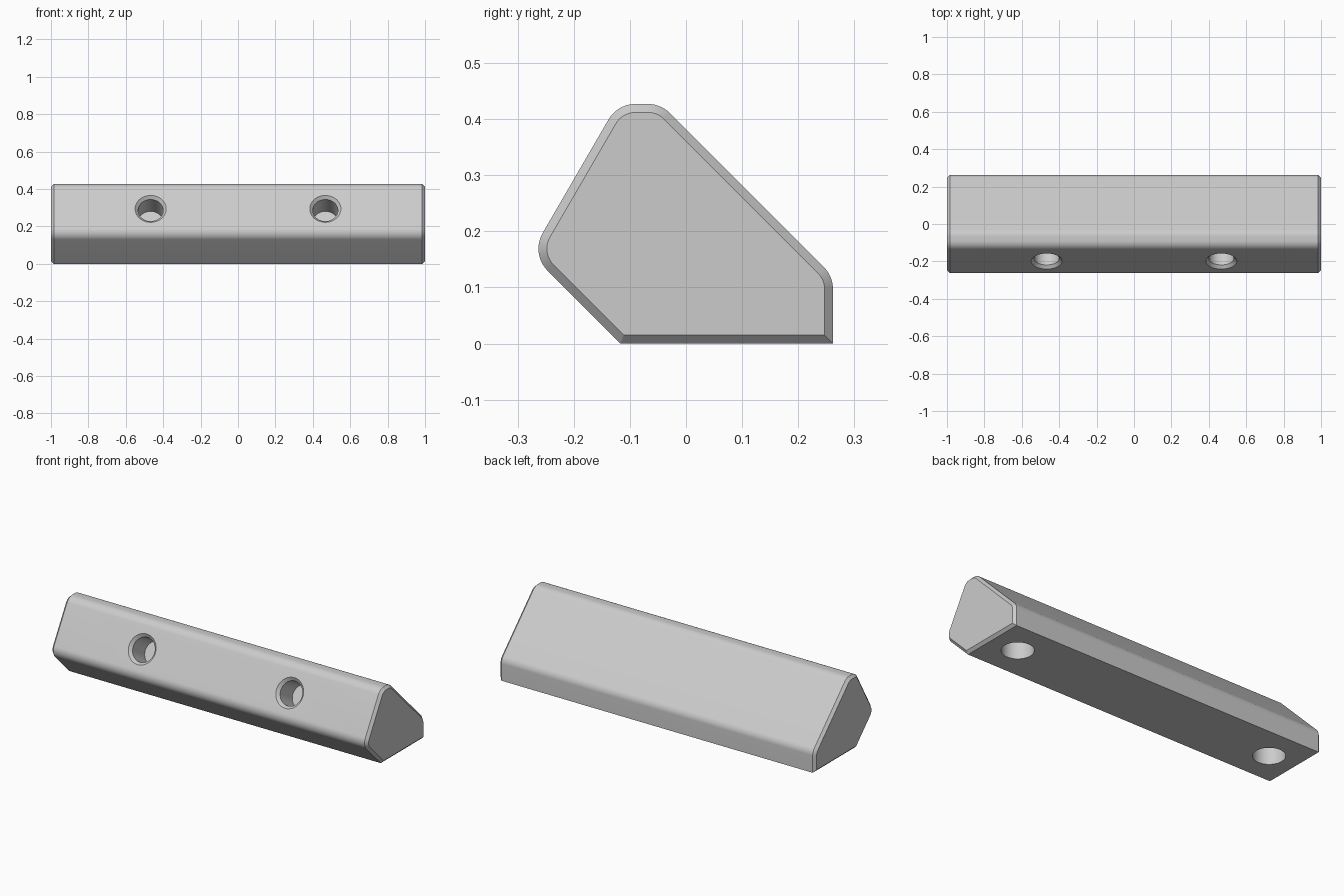
import bpy
import bmesh
import math
from mathutils import Vector, Matrix

HALF = 1.0
CHAMFER = 0.015
ROUND = 0.056

# Side outline corners (y, z), anticlockwise, with corner radius
CORNERS = [((-0.117, 0), 0), ((0.262, 0), 0), ((0.262, 0.12), ROUND),
           ((-0.045, 0.427), ROUND), ((-0.122, 0.427), ROUND), ((-0.277, 0.16), ROUND)]

cube = bpy.data.objects.get("Cube")
if cube:
    bpy.data.objects.remove(cube, do_unlink=True)

grey = bpy.data.materials.new("light_grey")
grey.use_nodes = True
color = (0.6, 0.6, 0.6, 1)
grey.diffuse_color = color
grey.node_tree.nodes["Principled BSDF"].inputs["Base Color"].default_value = color


def outline(inset, steps=10):
    """Rounded side outline moved inwards by inset."""
    pts = []
    for i, (corner, radius) in enumerate(CORNERS):
        v = Vector(corner)
        a = (Vector(CORNERS[i - 1][0]) - v).normalized()
        b = (Vector(CORNERS[(i + 1) % len(CORNERS)][0]) - v).normalized()
        half = a.angle(b) / 2
        center = v + (a + b).normalized() * max(radius, inset) / math.sin(half)
        if not radius:
            pts.append(center)
            continue
        start = math.atan2(-a.x, a.y) - math.pi / 2
        start = math.atan2(a.x, -a.y)
        turn = math.pi - 2 * half
        # Outward normal of the incoming edge, turned through the corner
        start = math.atan2(a.x, -a.y)
        for k in range(steps + 1):
            t = start + turn * k / steps
            pts.append(center + Vector((math.cos(t), math.sin(t))) * (radius - inset))
    return pts


def make_object(name, rings, caps=True):
    """Skin a list of closed rings and cap both ends."""
    bm = bmesh.new()
    loops = [[bm.verts.new(p) for p in ring] for ring in rings]
    for r0, r1 in zip(loops, loops[1:]):
        for i in range(len(r0)):
            j = (i + 1) % len(r0)
            bm.faces.new((r0[i], r0[j], r1[j], r1[i]))
    bm.faces.new(loops[0])
    bm.faces.new(loops[-1])
    bmesh.ops.recalc_face_normals(bm, faces=bm.faces)
    mesh = bpy.data.meshes.new(name)
    bm.to_mesh(mesh)
    bm.free()
    mesh.materials.append(grey)
    obj = bpy.data.objects.new(name, mesh)
    bpy.context.collection.objects.link(obj)
    return obj


def make_cutter(name, profile, matrix, sides=48):
    """Lathed cutter from (radius, height) pairs."""
    rings = []
    for r, z in profile:
        angles = [math.tau * k / sides for k in range(sides)]
        rings.append([matrix @ Vector((r * math.cos(t), r * math.sin(t), z)) for t in angles])
    obj = make_object(name, rings)
    obj.hide_render = True
    return obj


# Bar with chamfered ends
sections = [(-HALF, CHAMFER), (-HALF + CHAMFER, 0), (HALF - CHAMFER, 0), (HALF, CHAMFER)]
bar = make_object("mounting_bar", [[(x, p.x, p.y) for p in outline(d)] for x, d in sections])

# Countersunk holes in the sloped front, plain blind holes underneath
front_hole = [(0.067, -0.143), (0.067, -0.016), (0.083, 0), (0.113, 0.03)]
base_hole = [(0.083, -0.05), (0.083, 0.15)]
cutters = []
for side in (-1, 1):
    tilt = Matrix.Translation((side * 0.467, -0.199, 0.294)) @ Matrix.Rotation(math.radians(60), 4, "X")
    cutters.append(make_cutter("front_hole_cutter", front_hole, tilt))
    cutters.append(make_cutter("base_hole_cutter", base_hole, Matrix.Translation((side * 0.82, 0.073, 0))))

bpy.context.view_layer.objects.active = bar
bar.select_set(True)
for cutter in cutters:
    mod = bar.modifiers.new("hole", "BOOLEAN")
    mod.operation = "DIFFERENCE"
    mod.solver = "EXACT"
    mod.object = cutter
    bpy.ops.object.modifier_apply(modifier=mod.name)
    bpy.data.objects.remove(cutter, do_unlink=True)

bpy.ops.object.select_all(action="DESELECT")
bar.select_set(True)
bpy.ops.object.shade_smooth_by_angle(angle=math.radians(30))
